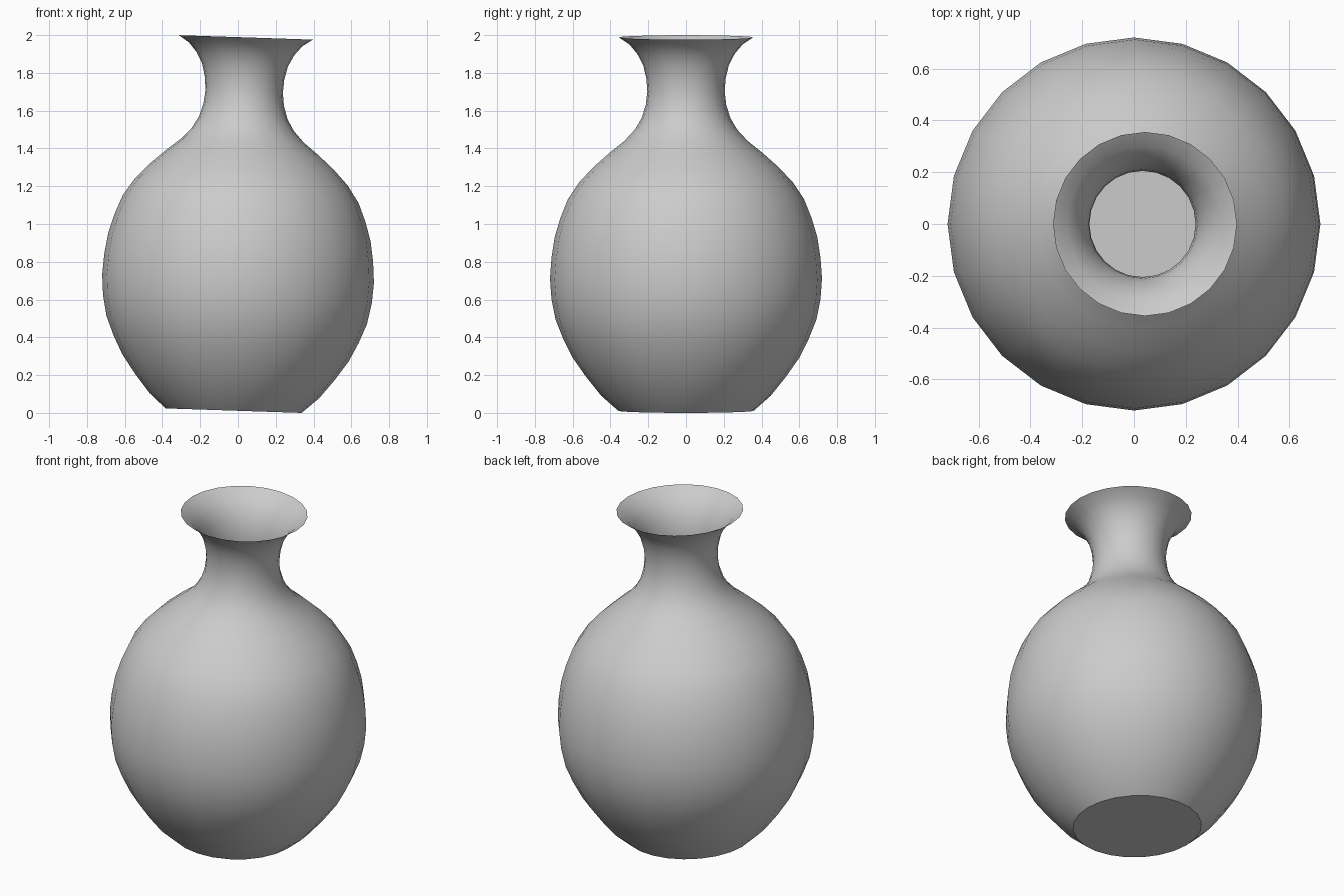
import bpy, bmesh, math
from mathutils import Matrix, Vector

cube = bpy.data.objects.get("Cube")
if cube:
    bpy.data.objects.remove(cube, do_unlink=True)

SIDES = 24
TILT = math.radians(1.9)

# Plain grey clay
clay = bpy.data.materials.new("grey clay")
clay.use_nodes = True
color = (0.6, 0.6, 0.6, 1)
clay.diffuse_color = color
clay.node_tree.nodes["Principled BSDF"].inputs["Base Color"].default_value = color

# Outline from foot to lip: (radius, height)
outline = [(0.36, 0), (0.45, 0.08), (0.53, 0.18), (0.6, 0.28), (0.65, 0.38),
           (0.69, 0.48), (0.712, 0.59), (0.72, 0.7), (0.712, 0.81), (0.695, 0.92),
           (0.665, 1.02), (0.625, 1.12), (0.565, 1.21), (0.49, 1.29), (0.4, 1.37),
           (0.325, 1.43), (0.27, 1.49), (0.235, 1.55), (0.213, 1.62), (0.205, 1.69),
           (0.21, 1.76), (0.227, 1.83), (0.258, 1.89), (0.3, 1.94), (0.355, 1.977)]

# Single-walled body with a closed foot and an open lip
bm = bmesh.new()
rings = []
for radius, height in outline:
    rings.append([bm.verts.new((radius * math.cos(a), radius * math.sin(a), height))
                  for a in (math.tau * i / SIDES for i in range(SIDES))])
bm.faces.new(reversed(rings[0]))
for low, high in zip(rings, rings[1:]):
    for i in range(SIDES):
        j = (i + 1) % SIDES
        bm.faces.new((low[i], low[j], high[j], high[i]))

# Slight lean towards the left, then stand on the ground and centre
bm.transform(Matrix.Rotation(TILT, 4, 'Y'))
xs = [v.co.x for v in bm.verts]
lowest = min(v.co.z for v in bm.verts)
bm.transform(Matrix.Translation(Vector((-(min(xs) + max(xs)) / 2, 0, -lowest))))

mesh = bpy.data.meshes.new("vase")
bm.to_mesh(mesh)
bm.free()
mesh.materials.append(clay)
vase = bpy.data.objects.new("vase", mesh)
bpy.context.collection.objects.link(vase)
bpy.context.view_layer.objects.active = vase
vase.select_set(True)
bpy.ops.object.shade_smooth_by_angle(angle=math.radians(30))
